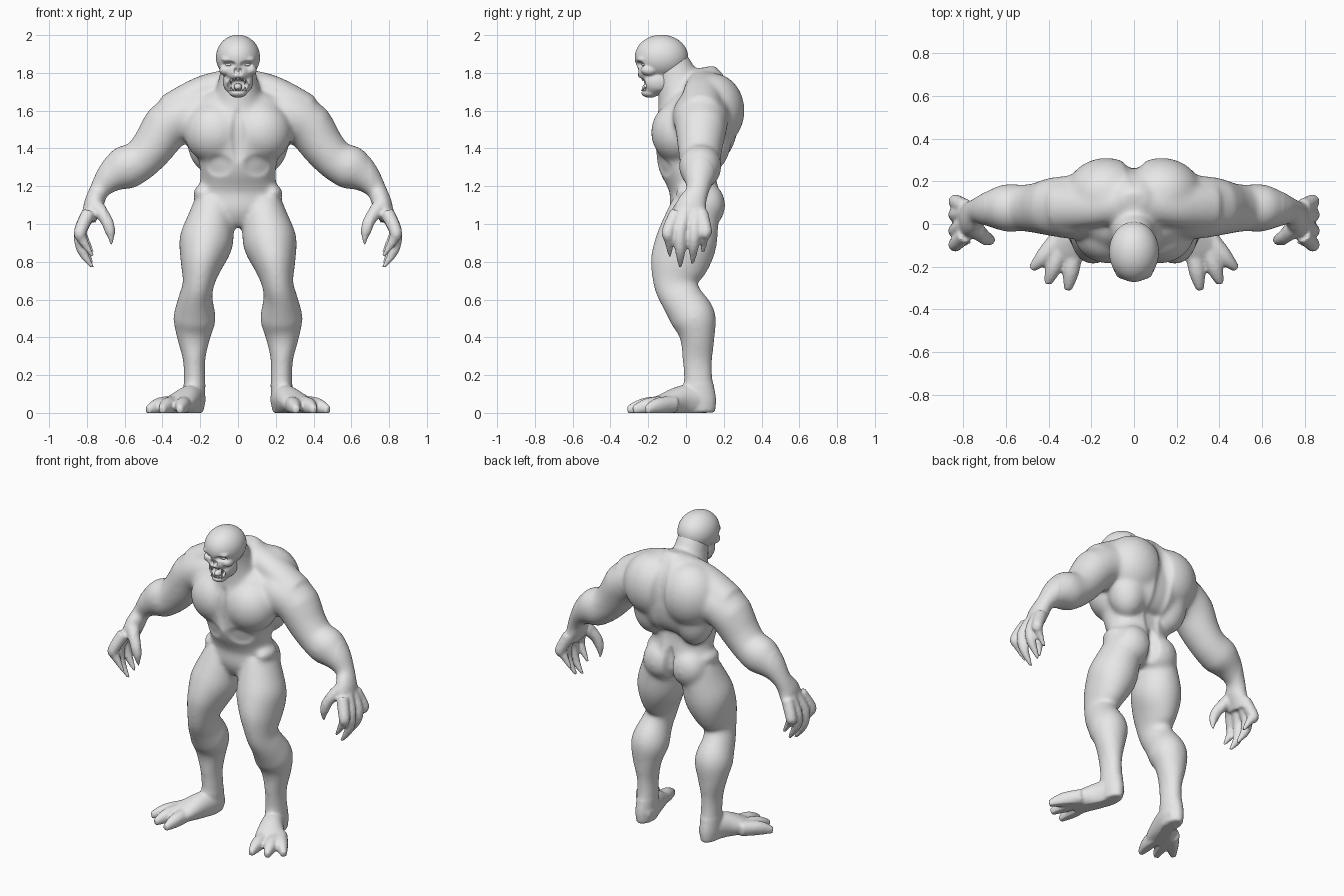
import bpy
import bmesh
from math import cos, sin, pi
from mathutils import Matrix, Vector

old_cube = bpy.data.objects.get("Cube")
if old_cube:
    bpy.data.objects.remove(old_cube)

GREY = (.8, .8, .8, 1)
skin = bpy.data.materials.new("plain_grey_skin")
skin.use_nodes = True
skin.diffuse_color = GREY
skin.node_tree.nodes["Principled BSDF"].inputs["Base Color"].default_value = GREY

SIDE_AXIS = Vector((0, 1, 0))
UP_AXIS = Vector((0, 0, 1))


def spline(rows, steps=5):
    """Smooth interpolation through all the rows."""
    rows = [Vector(row) for row in rows]
    result = []
    for i in range(len(rows) - 1):
        before, start = rows[max(i - 1, 0)], rows[i]
        end, after = rows[i + 1], rows[min(i + 2, len(rows) - 1)]
        for k in range(steps):
            t = k / steps
            slope_in, slope_out = (end - before) / 2, (after - start) / 2
            bend = slope_in * (t - 2 * t**2 + t**3) + slope_out * (t**3 - t**2)
            result.append(start.lerp(end, t * t * (3 - 2 * t)) + bend)
    return result + [rows[-1]]


def limb(bm, rows, axis=SIDE_AXIS, sides=24):
    """Loft of elliptical rings; each row is x, y, z, half width, half depth."""
    path = spline(rows)
    rings = []
    for i, row in enumerate(path):
        ahead, behind = path[min(i + 1, len(path) - 1)], path[max(i - 1, 0)]
        tangent = Vector((ahead - behind)[:3]).normalized()
        deep = (axis - tangent * axis.dot(tangent)).normalized()
        wide = deep.cross(tangent)
        ring = []
        for k in range(sides):
            angle = 2 * pi * k / sides
            offset = wide * row[3] * cos(angle) + deep * row[4] * sin(angle)
            ring.append(bm.verts.new(Vector(row[:3]) + offset))
        rings.append(ring)
    for low, high in zip(rings, rings[1:]):
        for k in range(sides):
            n = (k + 1) % sides
            bm.faces.new((low[k], low[n], high[n], high[k]))
    bm.faces.new(rings[0])
    bm.faces.new(rings[-1])


def digit(bm, points, radii, axis=SIDE_AXIS):
    limb(bm, [(*p, r, r) for p, r in zip(points, radii)], axis, sides=12)


def muscle(bm, at, size):
    matrix = Matrix.Translation(at) @ Matrix.Diagonal((*size, 1))
    bmesh.ops.create_icosphere(bm, subdivisions=4, radius=1, matrix=matrix)


def mirror_all(bm):
    copy = bmesh.ops.duplicate(bm, geom=bm.verts[:] + bm.edges[:] + bm.faces[:])
    for item in copy["geom"]:
        if isinstance(item, bmesh.types.BMVert):
            item.co.x *= -1


def dent(bm, at, size, depth, facing):
    """Press an elliptical hollow into the surface that faces front or back."""
    for v in bm.verts:
        if v.normal.y * facing > .15:
            d = ((v.co.x - at[0]) / size[0])**2 + ((v.co.z - at[1]) / size[1])**2
            if d < 1:
                v.co.y -= facing * depth * (1 - d * d)


def make_object(bm, name):
    bmesh.ops.recalc_face_normals(bm, faces=bm.faces[:])
    mesh = bpy.data.meshes.new(name)
    bm.to_mesh(mesh)
    bm.free()
    mesh.materials.append(skin)
    mesh.shade_smooth()
    obj = bpy.data.objects.new(name, mesh)
    bpy.context.collection.objects.link(obj)
    return obj


def fuse(bm, name, voxel):
    """Melt the overlapping parts into one skin and return it for shaping."""
    obj = make_object(bm, name)
    modifier = obj.modifiers.new("fuse", "REMESH")
    modifier.mode = "VOXEL"
    modifier.voxel_size = voxel
    graph = bpy.context.evaluated_depsgraph_get()
    fused = bmesh.new()
    fused.from_mesh(obj.evaluated_get(graph).to_mesh())
    bpy.data.objects.remove(obj)
    return fused


def relax(bm, verts, rounds):
    for _ in range(rounds):
        bmesh.ops.smooth_vert(bm, verts=verts, factor=.5, use_axis_x=True,
                              use_axis_y=True, use_axis_z=True)
    bm.normal_update()


body = bmesh.new()
# Arm, from the shoulder to the palm
limb(body, [(.12, .1, 1.6, .13, .13), (.26, .08, 1.58, .135, .15),
            (.37, .08, 1.52, .13, .14), (.45, .075, 1.41, .115, .12),
            (.52, .075, 1.335, .108, .11), (.6, .075, 1.295, .117, .112),
            (.675, .07, 1.245, .084, .085), (.735, .06, 1.175, .053, .06),
            (.765, .03, 1.1, .052, .08), (.79, .02, 1.02, .038, .09)])
# Sloping muscle from the neck to the shoulder
limb(body, [(.03, .1, 1.75, .077, .085), (.2, .085, 1.7, .08, .1),
            (.37, .08, 1.6, .085, .11)])
# Clawed fingers and thumb
for root, knuckle, tip, height in ((-.05, -.095, -.085, .83), (0, -.03, -.03, .77),
                                   (.05, .045, .035, .79), (.08, .105, .09, .85)):
    digit(body, [(.79, root, 1.06), (.835, knuckle, .96),
                 (.825, (knuckle + tip) / 2, .09 + height), (.77, tip, height)],
          radii=(.038, .034, .028, .009))
digit(body, [(.76, -.01, 1.1), (.7, -.06, 1.03), (.675, -.075, .96), (.67, -.07, .88)],
      radii=(.044, .036, .03, .009))
# Leg, from the hip to the heel
limb(body, [(.13, .05, 1.12, .1, .12), (.145, .03, 1.02, .125, .145),
            (.17, 0, .9, .143, .163), (.195, -.04, .78, .11, .153),
            (.21, -.055, .68, .083, .117), (.225, -.02, .6, .092, .112),
            (.23, .04, .5, .113, .12), (.235, .06, .4, .09, .093),
            (.232, .06, .28, .06, .08), (.23, .065, .18, .058, .077),
            (.232, .07, .07, .057, .09), (.232, .07, .01, .05, .083)])
muscle(body, at=(.225, -.075, .64), size=(.055, .065, .07))
# Foot with three broad toes
limb(body, [(.22, .13, .05, .04, .045), (.228, .07, .07, .058, .075),
            (.26, -.02, .07, .07, .075), (.31, -.11, .052, .09, .052),
            (.34, -.16, .035, .09, .035)], axis=UP_AXIS)
for root, joint, tip in (((.28, -.1), (.295, -.22), (.31, -.31)),
                         ((.34, -.1), (.375, -.2), (.405, -.28)),
                         ((.35, -.06), (.42, -.15), (.48, -.21))):
    digit(body, [(*root, .05), (*joint, .04), (*tip, .02)],
          radii=(.042, .04, .018), axis=UP_AXIS)
# Paired torso muscles: chest, shoulder blade, flank, deltoid, hip, seat
muscle(body, at=(.12, -.035, 1.485), size=(.165, .15, .165))
muscle(body, at=(.13, .14, 1.6), size=(.19, .17, .2))
muscle(body, at=(.15, .12, 1.45), size=(.12, .12, .18))
muscle(body, at=(.41, .08, 1.53), size=(.09, .125, .1))
muscle(body, at=(.185, .03, 1.165), size=(.052, .085, .045))
muscle(body, at=(.1, .11, 1.1), size=(.115, .098, .12))
mirror_all(body)
# Trunk and thick neck
limb(body, [(0, .05, 1, .08, .09), (0, .04, 1.08, .18, .125),
            (0, .045, 1.17, .205, .13), (0, .03, 1.24, .2, .138),
            (0, .01, 1.34, .21, .167), (0, .04, 1.46, .26, .22),
            (0, .08, 1.58, .3, .21), (0, .11, 1.68, .22, .16),
            (0, .11, 1.77, .13, .1), (0, .1, 1.83, .06, .05)], sides=32)
limb(body, [(0, 0, 1.55, .17, .16), (0, -.02, 1.66, .13, .13),
            (0, -.05, 1.78, .1, .11), (0, -.09, 1.87, .09, .095)])
muscle(body, at=(0, .01, 1.05), size=(.06, .08, .07))

body = fuse(body, "body", voxel=.009)
trunk = [v for v in body.verts if abs(v.co.x) < .7 and v.co.z > .15]
relax(body, body.verts[:], rounds=2)
relax(body, trunk, rounds=16)
# Breastbone, spine and seat grooves, and hollows below the ribs
dent(body, at=(0, 1.47), size=(.035, .15), depth=.016, facing=-1)
dent(body, at=(0, 1.45), size=(.06, .38), depth=.016, facing=1)
dent(body, at=(0, 1.08), size=(.035, .15), depth=.025, facing=1)
for side in (-1, 1):
    dent(body, at=(side * .1, 1.31), size=(.07, .06), depth=.012, facing=-1)
relax(body, trunk, rounds=4)
# Flat soles
for v in body.verts:
    v.co.z = max(v.co.z, .008)
    if v.co.z < .05:
        v.co.z -= .008 * (1 - (v.co.z - .008) / .042)
make_object(body, "body")

# Head: cheekbones, brows, jaw sides, skull, muzzle, jaw and chin
head = bmesh.new()
muscle(head, at=(.066, -.195, 1.815), size=(.034, .045, .03))
muscle(head, at=(.04, -.225, 1.872), size=(.05, .036, .02))
muscle(head, at=(.05, -.15, 1.755), size=(.03, .07, .055))
mirror_all(head)
muscle(head, at=(0, -.13, 1.883), size=(.117, .142, .119))
muscle(head, at=(0, -.195, 1.805), size=(.07, .064, .055))
muscle(head, at=(0, -.165, 1.74), size=(.074, .075, .062))
muscle(head, at=(0, -.192, 1.695), size=(.048, .046, .027))
head = fuse(head, "head", voxel=.005)
relax(head, head.verts[:], rounds=6)
# Eye sockets, nostrils and gaping mouth
for side in (-1, 1):
    dent(head, at=(side * .046, 1.845), size=(.034, .018), depth=.022, facing=-1)
    dent(head, at=(side * .012, 1.807), size=(.011, .018), depth=.02, facing=-1)
dent(head, at=(0, 1.738), size=(.056, .036), depth=.06, facing=-1)
relax(head, head.verts[:], rounds=2)
make_object(head, "head")

# Eyes and tongue
for side, label in ((-1, "right"), (1, "left")):
    eye = bmesh.new()
    muscle(eye, at=(side * .046, -.221, 1.844), size=(.02, .014, .009))
    make_object(eye, label + "_eye")
tongue = bmesh.new()
muscle(tongue, at=(0, -.195, 1.725), size=(.022, .036, .02))
make_object(tongue, "tongue")

# Pointed teeth, with longer fangs at the corners
for label, height, down, fang in (("upper_teeth", 1.772, 1, .036),
                                  ("lower_teeth", 1.705, -1, .026)):
    teeth = bmesh.new()
    for k in range(-2, 3):
        length = fang if abs(k) == 2 else .014
        place = Vector((k * .018, .006 * abs(k) - .23, height - down * length / 2))
        turn = Matrix.Rotation(pi if down > 0 else 0, 4, "X")
        bmesh.ops.create_cone(teeth, cap_ends=True, segments=8, radius1=.008,
                              radius2=.001, depth=length,
                              matrix=Matrix.Translation(place) @ turn)
    make_object(teeth, label)
